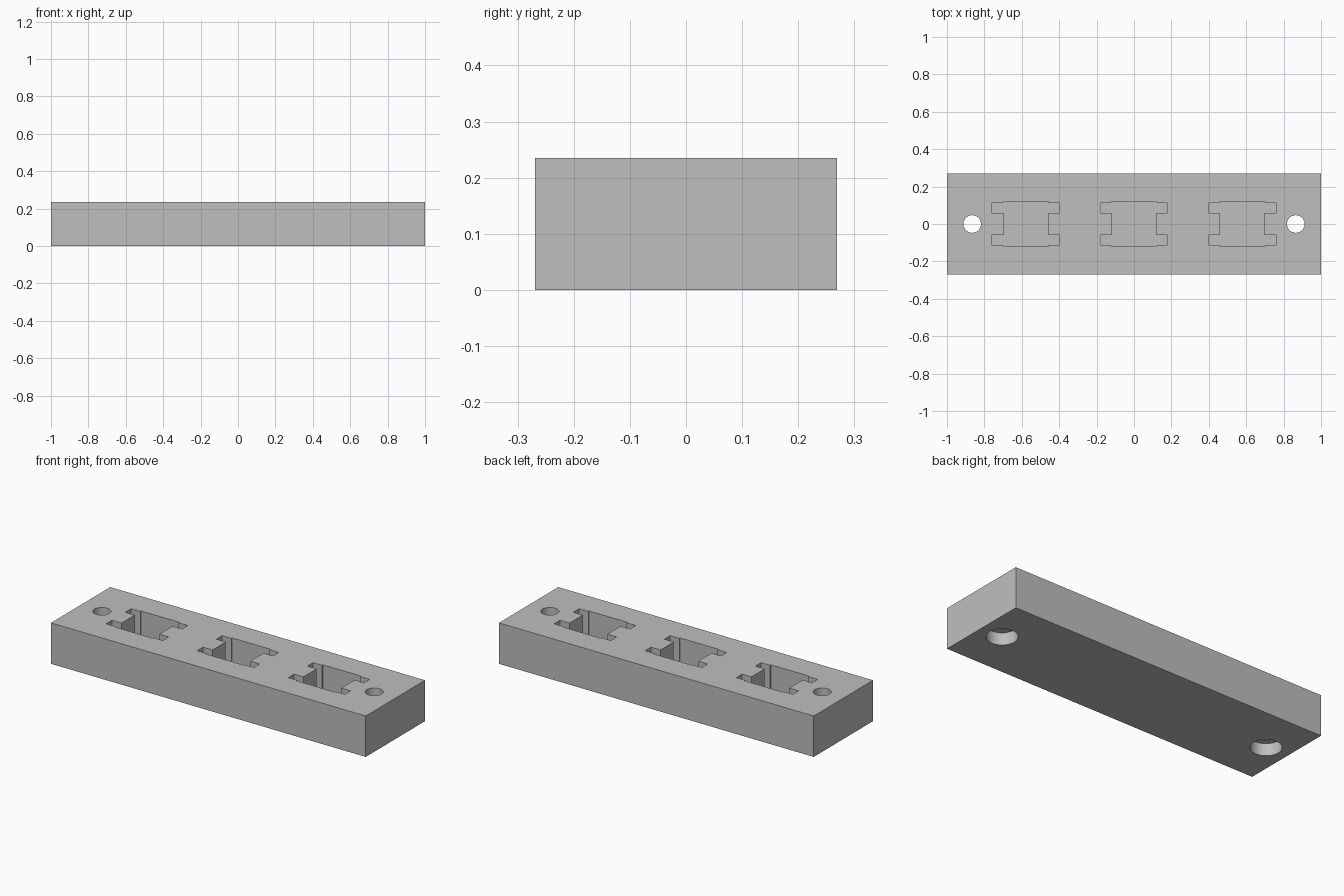
import bpy, bmesh, math

if "Cube" in bpy.data.objects:
    bpy.data.objects.remove(bpy.data.objects["Cube"])

LENGTH, WIDTH, HEIGHT = 2.0, 0.538, 0.235
POCKET_DEPTH = 0.18

grey = bpy.data.materials.new("mid grey")
grey.diffuse_color = (0.52, 0.52, 0.52, 1)
grey.use_nodes = True
grey.node_tree.nodes["Principled BSDF"].inputs["Base Color"].default_value = grey.diffuse_color


def make_object(name, bm):
    bmesh.ops.recalc_face_normals(bm, faces=bm.faces)
    mesh = bpy.data.meshes.new(name)
    bm.to_mesh(mesh)
    bm.free()
    mesh.materials.append(grey)
    obj = bpy.data.objects.new(name, mesh)
    bpy.context.collection.objects.link(obj)
    return obj


def prism(name, outline, z0, z1):
    """Upright solid with the given plan outline."""
    bm = bmesh.new()
    face = bm.faces.new([bm.verts.new((x, y, z0)) for x, y in outline])
    top = bmesh.ops.extrude_face_region(bm, geom=[face])["geom"]
    bmesh.ops.translate(bm, vec=(0, 0, z1 - z0),
                        verts=[v for v in top if isinstance(v, bmesh.types.BMVert)])
    return make_object(name, bm)


def circle(cx, radius, n=48):
    return [(cx + radius * math.cos(2 * math.pi * i / n),
             radius * math.sin(2 * math.pi * i / n)) for i in range(n)]


def pocket(cx):
    # One quarter of the H outline, mirrored to all four corners
    q = [(0.12, 0.06), (0.18, 0.06), (0.18, 0.113), (0.122, 0.113), (0.122, 0.12)]
    half = q + [(-x, y) for x, y in reversed(q)]
    return [(cx + x, y) for x, y in half + [(-x, -y) for x, y in half]]


# Rectangular bar
hx, hy = LENGTH / 2, WIDTH / 2
bar = prism("mounting_bar", [(-hx, -hy), (hx, -hy), (hx, hy), (-hx, hy)], 0, HEIGHT)

# Three H-shaped pockets open at the top
cutters = [prism("pocket_cutter", pocket(x), HEIGHT - POCKET_DEPTH, HEIGHT + 0.1)
           for x in (-0.578, 0, 0.578)]

# Screw holes, each with a wider counterbore underneath
for x in (-0.865, 0.865):
    cutters.append(prism("screw_hole_cutter", circle(x, 0.047), -0.1, HEIGHT + 0.1))
    cutters.append(prism("counterbore_cutter", circle(x, 0.081), -0.1, 0.07))

for cutter in cutters:
    mod = bar.modifiers.new("cut", 'BOOLEAN')
    mod.operation, mod.solver, mod.object = 'DIFFERENCE', 'EXACT', cutter

# Apply the cuts and remove the cutters
bpy.context.view_layer.objects.active = bar
bar.select_set(True)
for mod in list(bar.modifiers):
    bpy.ops.object.modifier_apply(modifier=mod.name)
for cutter in cutters:
    bpy.data.objects.remove(cutter)

bpy.ops.object.select_all(action='DESELECT')
bar.select_set(True)
bpy.ops.object.shade_smooth_by_angle(angle=math.radians(30))
